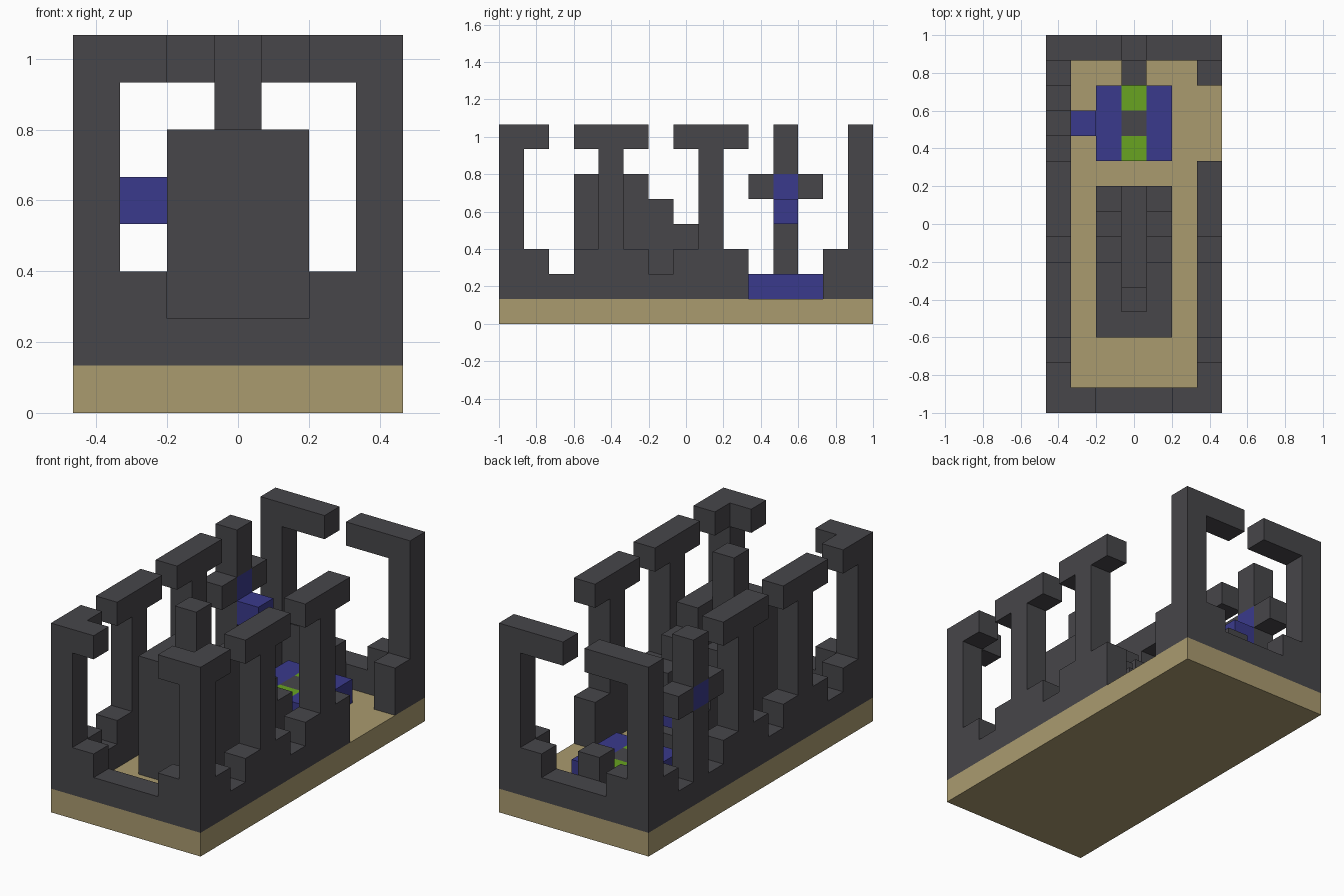
import bpy, bmesh, math
from mathutils import Vector

cube = bpy.data.objects.get("Cube")
if cube:
    bpy.data.objects.remove(cube, do_unlink=True)

U = 2 / 15                       # edge of one block
NX, NY = 7, 15                   # blocks across and along


def material(name, rgb):
    m = bpy.data.materials.new(name)
    m.use_nodes = True
    col = (*rgb, 1)
    m.diffuse_color = col
    m.node_tree.nodes["Principled BSDF"].inputs["Base Color"].default_value = col
    return m


STONE = material("dark stone", (.063, .061, .068))
SAND = material("sand", (.402, .328, .159))
BLUE = material("blue", (.042, .042, .262))
GREEN = material("green", (.138, .371, .015))

parts = {}                       # name -> (material, set of cells)
filled = set()


def block(name, mat, x, y, z):
    """Fill an inclusive range of cells; a single number means one layer."""
    rng = [range(a[0], a[1] + 1) if isinstance(a, tuple) else (a,) for a in (x, y, z)]
    cells = {(i, j, k) for i in rng[0] for j in rng[1] for k in rng[2]} - filled
    parts.setdefault(name, (mat, set()))[1].update(cells)
    filled.update(cells)


# Ground slab
block("ground", SAND, (0, 6), (0, 14), 0)

# Front and back walls: low sill, stepped corners, corner posts, top beams
for name, y, reach in (("front_wall", 0, 1), ("back_wall", 14, 2)):
    block(name, STONE, (0, 6), y, 1)
    for side, inward in ((0, 1), (6, -1)):
        block(name, STONE, side, y, (2, 7))
        block(name, STONE, side + inward, y, 2)
        beam = sorted((side, side + inward * reach))
        block(name, STONE, tuple(beam), y, 7)

# Side walls with T-shaped posts; the left one is open near the back
for name, x in (("right_wall", 0), ("left_wall", 6)):
    block(name, STONE, x, (1, 9), 1)
    block(name, STONE, x, 13, (1, 2))
    block(name, STONE, x, 1, 2)
    block(name, STONE, x, 1, 7)
    for post in (4, 8):
        block(name, STONE, x, post, (2, 7))
        for height in (2, 7):
            block(name, STONE, x, (post - 1, post + 1), height)

# Cross on the right wall, with a blue heart and lamp
block("right_wall", STONE, 0, (10, 12), 1)
block("cross_heart", BLUE, 0, 11, 5)
block("cross", STONE, 0, 11, (2, 7))
block("cross", STONE, 0, (10, 12), 5)
block("cross_lamp", BLUE, 1, 11, 4)

# Central monument: tall front, pillar, stepped sides and low channel
block("monument", STONE, (2, 4), (3, 4), (1, 5))
block("monument_pillar", STONE, 3, 4, (6, 7))
block("monument", STONE, 3, (5, 8), 1)
for x in (2, 4):
    for step in range(4):
        block("monument", STONE, x, 5 + step, (1, 5 - step))

# Flower bed at the back, and the stone block behind it
for x in (2, 4):
    block("flower_bed", BLUE, x, (10, 12), 1)
for y in (10, 12):
    block("plants", GREEN, 3, y, 1)
block("bed_stone", STONE, 3, 11, 1)
block("marker_stone", STONE, 3, 13, (1, 2))


def build(name, mat, cells):
    """Make one mesh of the outer faces of the cells."""
    bm = bmesh.new()
    for cell in sorted(cells):
        centre = Vector(cell) + Vector((.5, .5, .5))
        for axis in range(3):
            for sign in (-1, 1):
                n = Vector((0, 0, 0))
                n[axis] = sign
                if tuple(int(c + d) for c, d in zip(cell, n)) in filled:
                    continue
                a, b = Vector((0, 0, 0)), Vector((0, 0, 0))
                a[(axis + 1) % 3] = .5
                b[(axis + 2) % 3] = .5 * sign
                mid = centre + n / 2
                ring = (mid - a - b, mid + a - b, mid + a + b, mid - a + b)
                bm.faces.new([bm.verts.new(
                    ((p.x - NX / 2) * U, (p.y - NY / 2) * U, p.z * U)) for p in ring])
    bmesh.ops.remove_doubles(bm, verts=bm.verts, dist=U / 100)
    bmesh.ops.dissolve_limit(bm, angle_limit=math.radians(1),
                             verts=bm.verts, edges=bm.edges)
    mesh = bpy.data.meshes.new(name)
    bm.to_mesh(mesh)
    bm.free()
    mesh.materials.append(mat)
    bpy.context.collection.objects.link(bpy.data.objects.new(name, mesh))


for name, (mat, cells) in parts.items():
    build(name, mat, cells)
